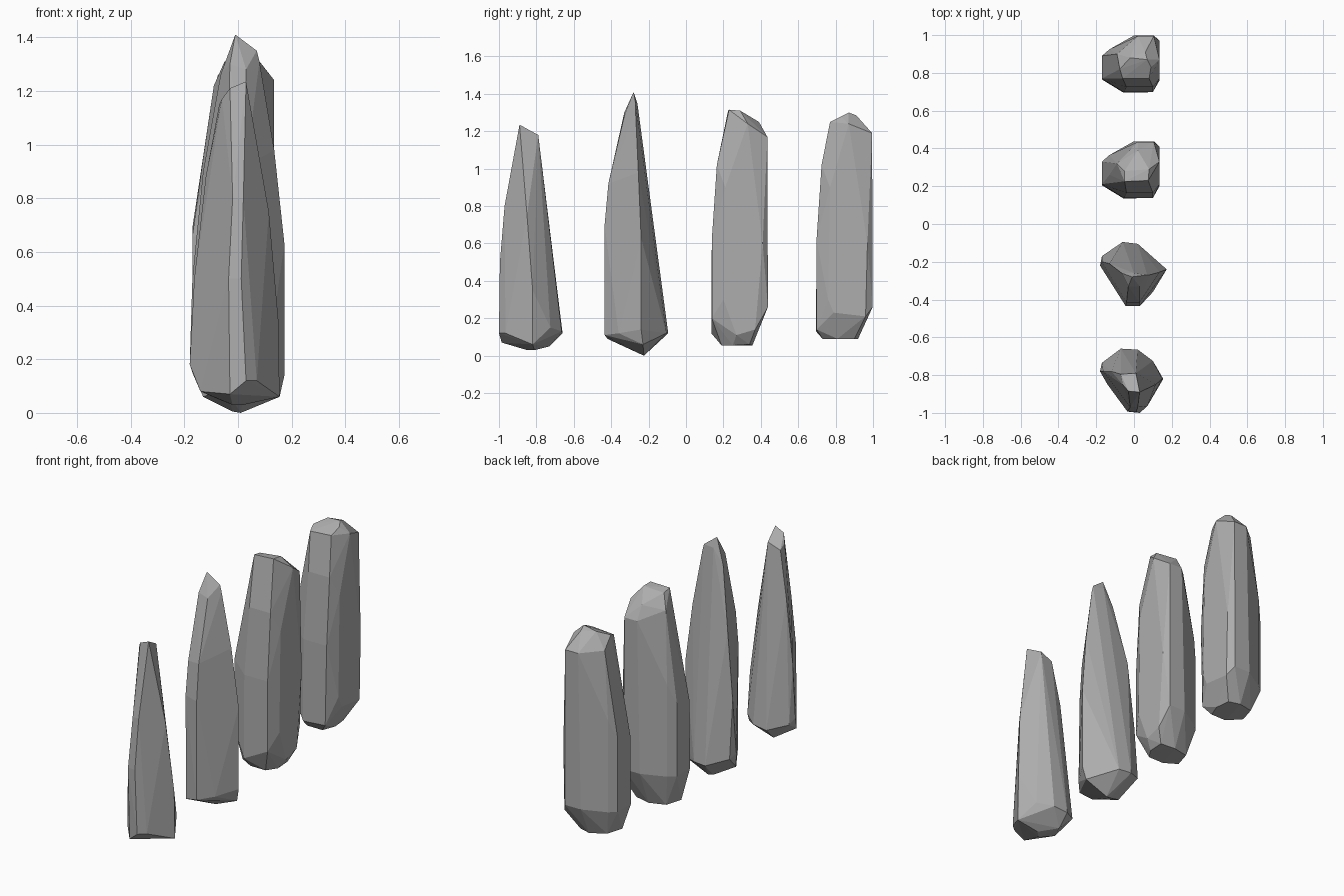
import bpy, bmesh

# Corner points are relative to each stone's centre line; a convex hull makes the flat facets.
def stone(name, y, *groups):
    bm = bmesh.new()
    for group in groups:
        for px, py, pz in group:
            bm.verts.new((px, py, pz))
    res = bmesh.ops.convex_hull(bm, input=bm.verts)
    junk = {g for g in res["geom_interior"] + res["geom_unused"]
            if isinstance(g, bmesh.types.BMVert)}
    bmesh.ops.delete(bm, geom=list(junk), context='VERTS')
    # merge nearly coplanar triangles into broad facets
    bmesh.ops.dissolve_limit(bm, angle_limit=0.05, verts=bm.verts, edges=bm.edges)
    bmesh.ops.recalc_face_normals(bm, faces=bm.faces)
    me = bpy.data.meshes.new(name)
    bm.to_mesh(me)
    bm.free()
    me.materials.append(grey)
    ob = bpy.data.objects.new(name, me)
    ob.location.y = y
    bpy.context.collection.objects.link(ob)


# Dark stone grey
grey = bpy.data.materials.new("stone_grey")
grey.diffuse_color = (0.42, 0.42, 0.42, 1)

# Tapered stones: base, shaft, tip
stone("front_pointed_stone", -0.83,
      [(-.02, -.02, .03), (.02, .02, .03), (-.03, -.155, .07), (.03, -.17, .12),
       (.07, -.135, .12), (.155, .01, .06), (.1, .105, .15), (.02, .165, .13),
       (-.07, .17, .12), (-.17, .095, .15), (-.18, .05, .18), (-.14, -.02, .08),
       (-.07, .1, .05)],
      [(-.035, -.163, .5), (.012, -.165, .5), (-.02, -.14, .8), (.02, -.14, .8),
       (.15, .01, .35), (.115, -.02, .75), (-.163, .05, .5), (-.12, .05, .88)],
      [(.03, -.06, 1.235), (-.03, -.055, 1.21), (-.06, -.02, 1.17),
       (-.07, .035, 1.15), (.01, .04, 1.18)])

stone("tall_pointed_stone", -0.27,
      [(-.02, .04, .005), (.01, .045, 0), (-.05, -.15, .09), (.03, -.165, .11),
       (.1, -.09, .12), (.173, .03, .14), (.155, .04, .06), (.02, .165, .12),
       (-.06, .175, .12), (-.17, .1, .16), (-.18, .05, .18), (-.13, -.02, .06)],
      [(-.045, -.163, .72), (.03, -.165, .7), (-.04, -.145, .92), (.03, -.145, .92),
       (.173, .03, .63), (.135, .015, .98), (-.17, .07, .5), (-.13, .06, .9),
       (-.03, .05, 1.0)],
      [(-.01, -.01, 1.41), (.07, 0, 1.35), (.08, 0, 1.31), (-.03, -.06, 1.30),
       (.03, -.06, 1.28), (-.065, .01, 1.26), (0, .01, 1.35)])

# Blunt stones share the same shaft outline
shaft = [(-.055, -.152, .62), (.1, -.152, .62), (-.04, -.125, 1.02), (.1, -.125, 1.02),
         (.135, -.09, .3), (.135, -.08, .9), (.135, .12, .6), (.105, .148, .26),
         (0, .148, .26), (-.17, -.085, .25), (-.17, .04, .25), (-.17, -.08, .66),
         (-.17, .04, .69), (-.13, .075, .25), (-.13, .075, .8), (-.13, -.03, .95)]

stone("middle_blunt_stone", 0.29, shaft,
      [(-.13, -.06, .06), (-.05, -.1, .055), (.05, -.1, .055), (.09, -.04, .055),
       (.09, .05, .06), (0, .065, .055), (-.1, .04, .06), (-.055, -.155, .12),
       (.1, -.152, .2), (.13, -.02, .11), (.13, .08, .14)],
      [(-.05, -.065, 1.31), (.075, -.06, 1.315), (.08, 0, 1.31), (-.05, -.01, 1.30),
       (.02, .1, 1.25), (.135, .04, 1.24), (.105, .145, 1.17), (.02, .145, 1.17),
       (-.09, .03, 1.22)])

stone("rear_blunt_stone", 0.85, shaft,
      [(-.13, -.06, .1), (-.05, -.12, .09), (.05, -.12, .09), (.08, -.04, .09),
       (.07, .05, .09), (0, .07, .09), (-.1, .04, .1), (-.055, -.155, .13),
       (.09, -.152, .14), (.135, -.06, .23), (.135, .11, .21)],
      [(-.06, -.08, 1.24), (.08, -.08, 1.25), (-.075, -.03, 1.26), (-.02, .03, 1.29),
       (.06, .06, 1.285), (.07, .02, 1.30), (.09, -.02, 1.28), (.135, .02, 1.24),
       (.105, .145, 1.19), (.02, .145, 1.19), (-.09, .05, 1.2)])
